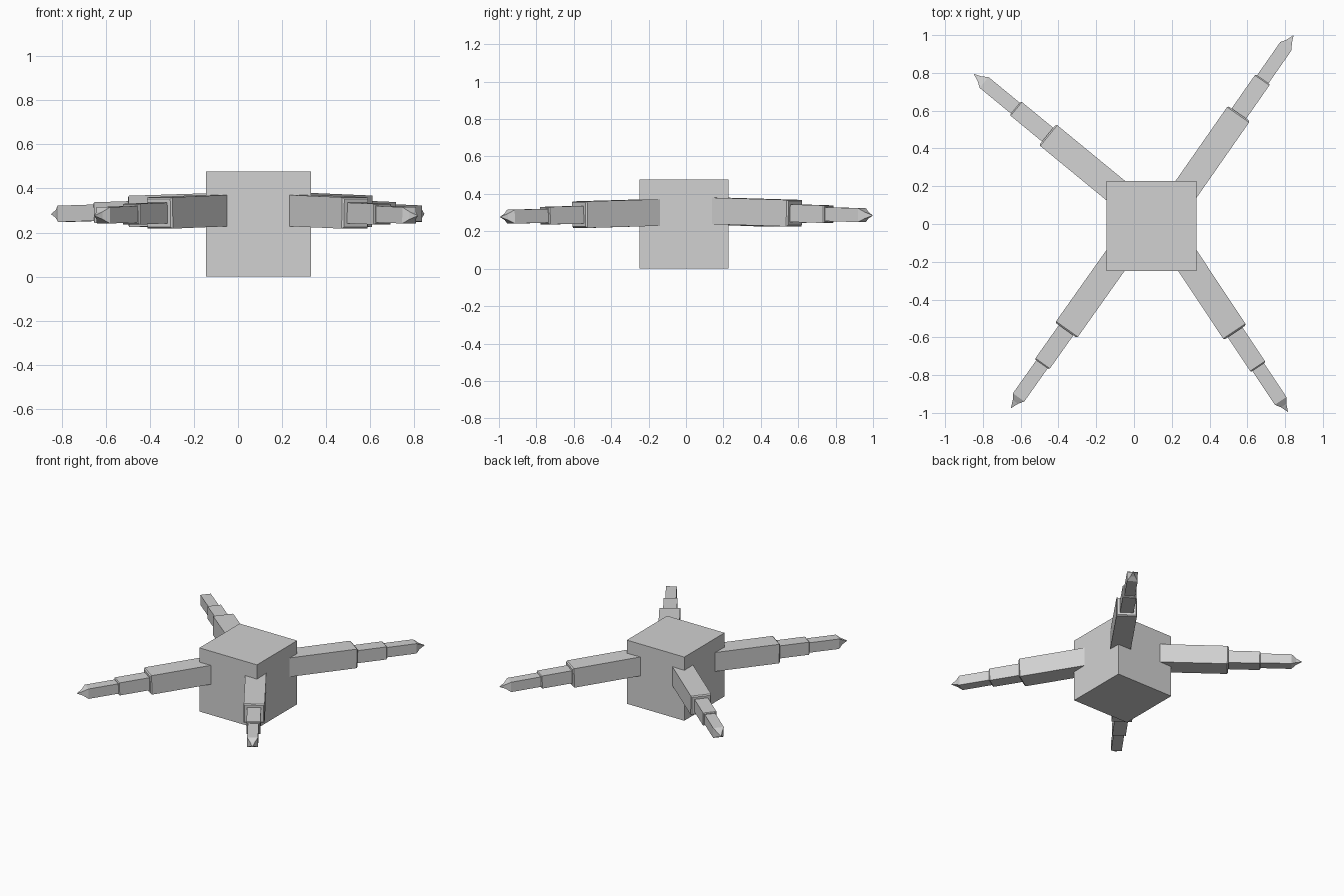
import bpy
import bmesh
import math
from mathutils import Matrix, Vector

cube = bpy.data.objects.get("Cube")
if cube:
    bpy.data.objects.remove(cube, do_unlink=True)

# Single grey material
grey = bpy.data.materials.new("light_grey")
grey.use_nodes = True
colour = (0.64, 0.64, 0.64, 1.0)
grey.diffuse_color = colour
grey.node_tree.nodes["Principled BSDF"].inputs["Base Color"].default_value = colour


def add_object(name, bm, matrix):
    bmesh.ops.recalc_face_normals(bm, faces=bm.faces[:])
    mesh = bpy.data.meshes.new(name)
    bm.to_mesh(mesh)
    bm.free()
    mesh.materials.append(grey)
    obj = bpy.data.objects.new(name, mesh)
    obj.matrix_world = matrix
    bpy.context.scene.collection.objects.link(obj)
    return obj


def square_loft(name, stations, matrix):
    """Square rings along local x, each (distance, half width); zero makes a point."""
    bm = bmesh.new()
    rings = []
    for d, h in stations:
        if h == 0:
            rings.append([bm.verts.new((d, 0, 0))])
        else:
            rings.append([bm.verts.new((d, y * h, z * h))
                          for y, z in ((-1, -1), (1, -1), (1, 1), (-1, 1))])
    for a, b in zip(rings, rings[1:]):
        for i in range(4):
            j = (i + 1) % 4
            if len(b) == 1:
                bm.faces.new((a[i], a[j], b[0]))
            else:
                bm.faces.new((a[i], a[j], b[j], b[i]))
    bm.faces.new(rings[0])
    if len(rings[-1]) == 4:
        bm.faces.new(rings[-1])
    return add_object(name, bm, matrix)


# Body block
bm = bmesh.new()
bmesh.ops.create_cube(bm, size=0.476)
add_object("body", bm, Matrix.Translation((0.093, -0.011, 0.238)))

# Leg sections, measured from the end of the upper section
SECTIONS = {
    "upper": [(-0.56, 0.071), (0.0, 0.071), (0.008, 0.064)],
    "middle": [(-0.03, 0.047), (0.223, 0.047), (0.229, 0.042)],
    "lower": [(0.19, 0.037), (0.444, 0.037)],
    "claw": [(0.444, 0.037), (0.474, 0.017), (0.516, 0.0)],
}

# Each leg: end of the upper section and heading in degrees
LEGS = {
    "back_left": ((0.55, 0.577, 0.297), 55.1),
    "back_right": ((-0.45, 0.467, 0.296), 140.6),
    "front_right": ((-0.354, -0.555, 0.289), 234.7),
    "front_left": ((0.53, -0.566, 0.289), 303.6),
}
for leg, (end, heading) in LEGS.items():
    matrix = (Matrix.Translation(Vector(end))
              @ Matrix.Rotation(math.radians(heading), 4, "Z")
              @ Matrix.Rotation(math.radians(1.4), 4, "Y"))
    for part, stations in SECTIONS.items():
        square_loft(f"{leg}_leg_{part}", stations, matrix)
